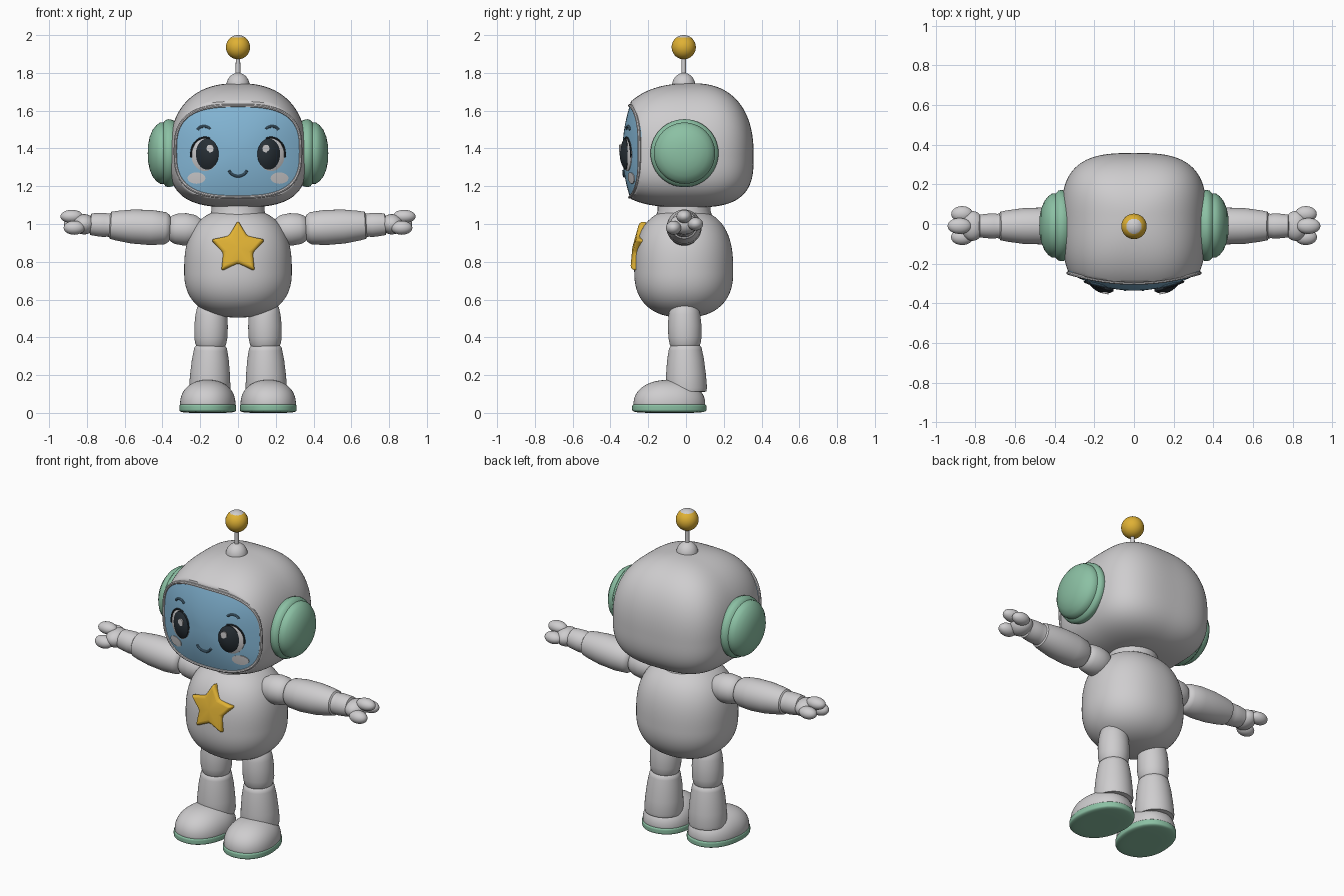
import bpy, bmesh, math
from mathutils import Vector

if "Cube" in bpy.data.objects:
    bpy.data.objects.remove(bpy.data.objects["Cube"], do_unlink=True)


def material(name, *rgb):
    m = bpy.data.materials.new(name)
    m.use_nodes = True
    m.diffuse_color = (*rgb, 1)
    m.node_tree.nodes["Principled BSDF"].inputs["Base Color"].default_value = (*rgb, 1)
    return m


SHELL = material("light grey shell", .62, .61, .62)
GREEN = material("soft green", .26, .53, .37)
BLUE = material("sky blue", .23, .47, .67)
GOLD = material("gold yellow", .74, .44, .035)
DARK = material("dark slate", .02, .028, .036)
LINE = material("deep blue line", .10, .20, .29)
parts = []


def add(name, bm, *mats):
    bmesh.ops.remove_doubles(bm, verts=bm.verts, dist=1e-5)
    bmesh.ops.recalc_face_normals(bm, faces=bm.faces)
    mesh = bpy.data.meshes.new(name)
    bm.to_mesh(mesh)
    bm.free()
    for m in mats:
        mesh.materials.append(m)
    ob = bpy.data.objects.new(name, mesh)
    bpy.context.collection.objects.link(ob)
    parts.append(ob)
    return ob


def loft(name, rings, mat):
    """Join closed rings of points with quads."""
    bm = bmesh.new()
    rows = [[bm.verts.new(p) for p in ring] for ring in rings]
    n = len(rows[0])
    for a, b in zip(rows, rows[1:]):
        for i in range(n):
            j = (i + 1) % n
            bm.faces.new((a[i], a[j], b[j], b[i]))
    return add(name, bm, mat)


def lathe(name, profile, base, direction, mat, sides=40):
    """Turn (distance, radius) pairs round an axis."""
    q = Vector(direction).to_track_quat('Z', 'Y')
    angles = [2 * math.pi * i / sides for i in range(sides)]
    rings = [[Vector(base) + q @ Vector((r * math.cos(a), r * math.sin(a), t))
              for a in angles] for t, r in profile]
    return loft(name, rings, mat)


def blob(name, centre, rx, ry, up, down, mat, plan=2, top=2, bottom=2,
         front=None, cuts=19, shape=None, turn=0, cap=None):
    """Rounded box or ellipsoid with its own roundness in plan, top and bottom."""
    bm = bmesh.new()
    bmesh.ops.create_cube(bm, size=2)
    bmesh.ops.subdivide_edges(bm, edges=bm.edges, cuts=cuts, use_grid_fill=True)
    c, s = math.cos(turn), math.sin(turn)
    for v in bm.verts:
        p = v.co.copy()
        p = Vector([math.tan(k * math.pi / 4) for k in p])
        e = top if p.z > 0 else bottom
        f = ((abs(p.x) ** plan + abs(p.y) ** plan) ** (e / plan) + abs(p.z) ** e) ** (1 / e)
        p /= f
        x, y = p.x * rx, p.y * (front if front and p.y < 0 else ry)
        z = p.z * (up if p.z > 0 else down)
        v.co = Vector(centre) + Vector((x * c - y * s, x * s + y * c, z))
        if shape:
            v.co = shape(v.co)
    if cap:
        bm.normal_update()
        for f in bm.faces:
            f.material_index = int(f.normal.z > .8)
    return add(name, bm, mat, *([cap] if cap else []))


# Face surface shared by the helmet opening, visor and features
VX, VZ, VC, VN = .33, .24, 1.385, 2.9


def opening_y(x):
    return -.295 + .05 * (x / VX) ** 2


def visor_y(x, z):
    r = (abs(x / VX) ** VN + abs((z - VC) / VZ) ** VN) ** (1 / VN)
    return opening_y(x) - .003 - .038 * (1 - r * r)


def oval(cx, cz, rx, rz, n, scale=1, count=64):
    pts = []
    for i in range(count):
        a = 2 * math.pi * i / count
        c, s = math.cos(a), math.sin(a)
        pts.append((cx + scale * rx * math.copysign(abs(c) ** (2 / n), c),
                    cz + scale * rz * math.copysign(abs(s) ** (2 / n), s)))
    return pts


def face_disc(name, cx, cz, rx, rz, mat, n=2, lift=.004, bulge=0, depth=.008):
    steps = 14
    rings = []
    for k in range(steps + 1):
        f = k / steps
        rings.append([(x, visor_y(x, z) - lift - bulge * (1 - f * f), z)
                      for x, z in oval(cx, cz, rx, rz, n, f)])
    rings.append([(x, y + depth, z) for x, y, z in rings[-1]])
    rings.append([(cx, visor_y(cx, cz) + depth, cz)] * len(rings[0]))
    return loft(name, rings, mat)


def face_line(name, pts, radius, mat, lift=.003, closed=False):
    cu = bpy.data.curves.new(name, 'CURVE')
    cu.dimensions = '3D'
    cu.bevel_depth, cu.bevel_resolution = radius, 2
    cu.use_fill_caps = True
    sp = cu.splines.new('POLY')
    sp.points.add(len(pts) - 1)
    sp.use_cyclic_u = closed
    for p, (x, z) in zip(sp.points, pts):
        p.co = (x, visor_y(x, z) - lift, z, 1)
    tmp = bpy.data.objects.new(name + "_path", cu)
    bm = bmesh.new()
    mesh = bpy.data.meshes.new_from_object(tmp)
    bm.from_mesh(mesh)
    bpy.data.objects.remove(tmp)
    bpy.data.meshes.remove(mesh)
    for f in bm.faces:
        f.material_index = 0
    return add(name, bm, mat)


def arc(cx, cz, rx, rz, start, end, count=16):
    angles = [math.radians(start + (end - start) * i / count) for i in range(count + 1)]
    return [(cx + rx * math.cos(a), cz + rz * math.sin(a)) for a in angles]


# Helmet with its front trimmed to the face opening
blob("helmet", (0, .03, 1.36), .365, .328, .385, .272, SHELL, plan=3, top=2.4, bottom=3,
     front=.43, cuts=47, shape=lambda p: Vector((p.x, max(p.y, opening_y(p.x)), p.z)))
face_disc("visor", 0, VC, VX, VZ, BLUE, n=VN, lift=0, depth=.04)
face_line("visor_rim", oval(0, VC, VX + .002, VZ + .002, VN), .009, SHELL, lift=0, closed=True)
face_line("smile", arc(0, 1.298, .05, .045, 200, 340), .007, LINE)

# Antenna
blob("antenna_base", (0, -.012, 1.73), .062, .062, .07, .04, SHELL)
lathe("antenna_stalk", [(0, .013), (.14, .011)], (0, -.012, 1.78), (0, 0, 1), SHELL, 20)
blob("antenna_ball", (0, -.012, 1.936), .064, .064, .064, .064, GOLD, cap=SHELL)

# Neck and body
lathe("neck", [(0, 0), (0, .15), (.03, .14), (.08, .14), (.08, 0)],
      (0, -.01, 1.04), (0, 0, 1), SHELL)
blob("body", (0, -.012, .75), .285, .262, .33, .245, SHELL, plan=2.2, top=2.6, bottom=2.4, cuts=29)

# Chest star, slightly domed and leaning with the chest
bm = bmesh.new()
outline = []
for i in range(10):
    a = math.pi / 2 + i * math.pi / 5
    r = .082 if i % 2 else .15
    outline.append((r * math.cos(a), r * math.sin(a)))
front = [bm.verts.new((x, 0, z)) for x, z in outline]
back = [bm.verts.new((x, .08, z)) for x, z in outline]
peak, rear = bm.verts.new((0, -.012, 0)), bm.verts.new((0, .08, 0))
for i in range(10):
    j = (i + 1) % 10
    bm.faces.new((front[i], front[j], peak))
    bm.faces.new((back[j], back[i], rear))
    bm.faces.new((front[j], front[i], back[i], back[j]))
star = add("chest_star", bm, GOLD)
star.location = (0, -.272, .875)
star.rotation_euler.x = math.radians(-11)
bevel = star.modifiers.new("soft_edges", 'BEVEL')
bevel.width, bevel.segments, bevel.angle_limit = .016, 4, math.radians(25)

# Profiles of the paired parts as (distance, radius)
EAR = [(0, 0), (0, .165), (.02, .176), (.038, .18), (.054, .176), (.063, .166), (.067, .162),
       (.085, .162), (.105, .148), (.125, .122), (.14, .085), (.148, .045), (.15, 0)]
ARM = [(0, 0), (0, .06), (.03, .079), (.08, .086), (.13, .08), (.154, .068), (.16, .061),
       (.165, .072), (.185, .085), (.26, .093), (.36, .09), (.44, .079), (.474, .072),
       (.48, .063), (.49, .061), (.51, .064), (.55, .061), (.58, .057), (.6, 0)]
LEG = [(0, 0), (0, .06), (.02, .075), (.06, .084), (.12, .089), (.18, .088), (.215, .082),
       (.225, .077), (.235, .086), (.25, .089), (.3, .098), (.38, .106), (.45, .11),
       (.47, .106), (.476, 0)]

for side, label in ((1, "left_"), (-1, "right_")):
    # Ear pad
    lathe(label + "ear_pad", EAR, (side * .328, -.008, 1.375), (side, 0, 0), GREEN, 56)

    # Eye, lash, brow and cheek
    face_disc(label + "eye_white", side * .175, 1.368, .072, .088, SHELL, bulge=.015)
    face_disc(label + "eye_pupil", side * .163, 1.37, .06, .082, DARK, lift=.012, bulge=.022, depth=.014)
    face_disc(label + "eye_glint", side * .147, 1.4, .019, .021, SHELL, lift=.033)
    lash = arc(.175, 1.368, .074, .09, -10, 110)
    face_line(label + "lash", [(side * x, z) for x, z in lash], .005, DARK, lift=.006)
    brow = arc(.18, 1.49, .036, .027, 20, 150)
    face_line(label + "brow", [(side * x, z) for x, z in brow], .007, LINE)
    face_disc(label + "cheek", side * .22, 1.243, .047, .03, SHELL)

    # Arm and hand
    lathe(label + "arm", ARM, (side * .2, -.01, .967), (side, 0, .055), SHELL)
    blob(label + "palm", (side * .815, -.01, 1.0), .06, .075, .052, .055, SHELL, cuts=11)
    blob(label + "middle_finger", (side * .88, -.01, 1.04), .06, .04, .035, .035, SHELL, cuts=11)
    blob(label + "back_finger", (side * .867, .05, 1.0), .055, .04, .035, .035, SHELL, cuts=11)
    blob(label + "thumb", (side * .867, -.066, .98), .056, .04, .037, .037, SHELL, cuts=11)

    # Leg and shoe
    lathe(label + "leg", LEG, (side * .14, -.01, .58), (side * .01, .012, -.47), SHELL)
    turn = side * math.radians(7)
    blob(label + "shoe", (side * .16, -.088, .045), .145, .19, .13, .03, SHELL, plan=2.2,
         top=2.2, turn=turn)
    blob(label + "sole", (side * .16, -.088, .026), .149, .197, .026, .026, GREEN, plan=2.2,
         top=5, bottom=5, turn=turn)

# Smooth shading with crisp edges kept
bpy.ops.object.select_all(action='DESELECT')
for ob in parts:
    ob.select_set(True)
bpy.context.view_layer.objects.active = parts[0]
bpy.ops.object.shade_smooth_by_angle(angle=math.radians(40))
